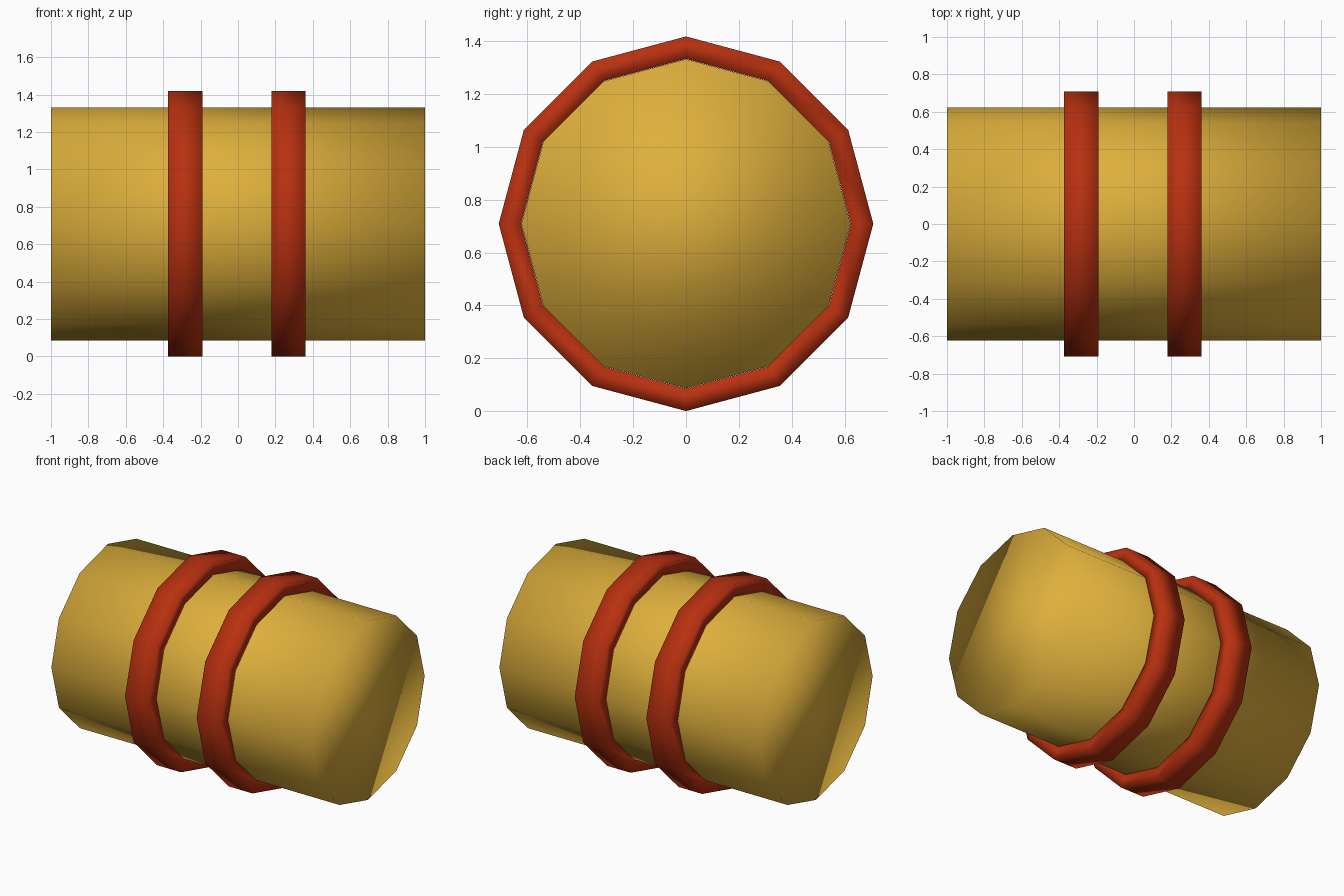
import bpy, bmesh, math

if "Cube" in bpy.data.objects:
    bpy.data.objects.remove(bpy.data.objects["Cube"])

SIDES = 12
CENTRE_Z = 0.709


def material(name, rgb):
    m = bpy.data.materials.new(name)
    m.diffuse_color = (*rgb, 1.0)
    m.use_nodes = True
    m.node_tree.nodes["Principled BSDF"].inputs["Base Color"].default_value = m.diffuse_color
    return m


gold = material("golden yellow", (0.73, 0.43, 0.045))
red = material("brick red", (0.48, 0.03, 0.005))


def circle(bm, x, radius):
    """Twelve-sided loop around the x axis, with a corner at the top."""
    steps = [2 * math.pi * i / SIDES for i in range(SIDES)]
    return [bm.verts.new((x, radius * math.cos(a), radius * math.sin(a))) for a in steps]


def bridge(bm, a, b):
    for i in range(SIDES):
        j = (i + 1) % SIDES
        bm.faces.new((a[i], a[j], b[j], b[i]))


def finish(bm, name, x, mat):
    bmesh.ops.recalc_face_normals(bm, faces=bm.faces)
    for f in bm.faces:
        f.smooth = True
    mesh = bpy.data.meshes.new(name)
    bm.to_mesh(mesh)
    bm.free()
    mesh.materials.append(mat)
    obj = bpy.data.objects.new(name, mesh)
    obj.location = (x, 0, CENTRE_Z)
    bpy.context.collection.objects.link(obj)


# Capped barrel lying along x, smooth over the rims
bm = bmesh.new()
left, right = circle(bm, -1, 0.623), circle(bm, 1, 0.623)
bridge(bm, left, right)
bm.faces.new(left)
bm.faces.new(right)
finish(bm, "barrel", 0, gold)

# Two raised bands with a rectangular section
for name, x in (("left_band", -0.282), ("right_band", 0.269)):
    bm = bmesh.new()
    section = [(-0.091, 0.624), (-0.091, 0.709), (0.091, 0.709), (0.091, 0.624)]
    loops = [circle(bm, dx, r) for dx, r in section]
    for k in range(4):
        bridge(bm, loops[k], loops[(k + 1) % 4])
    finish(bm, name, x, red)
